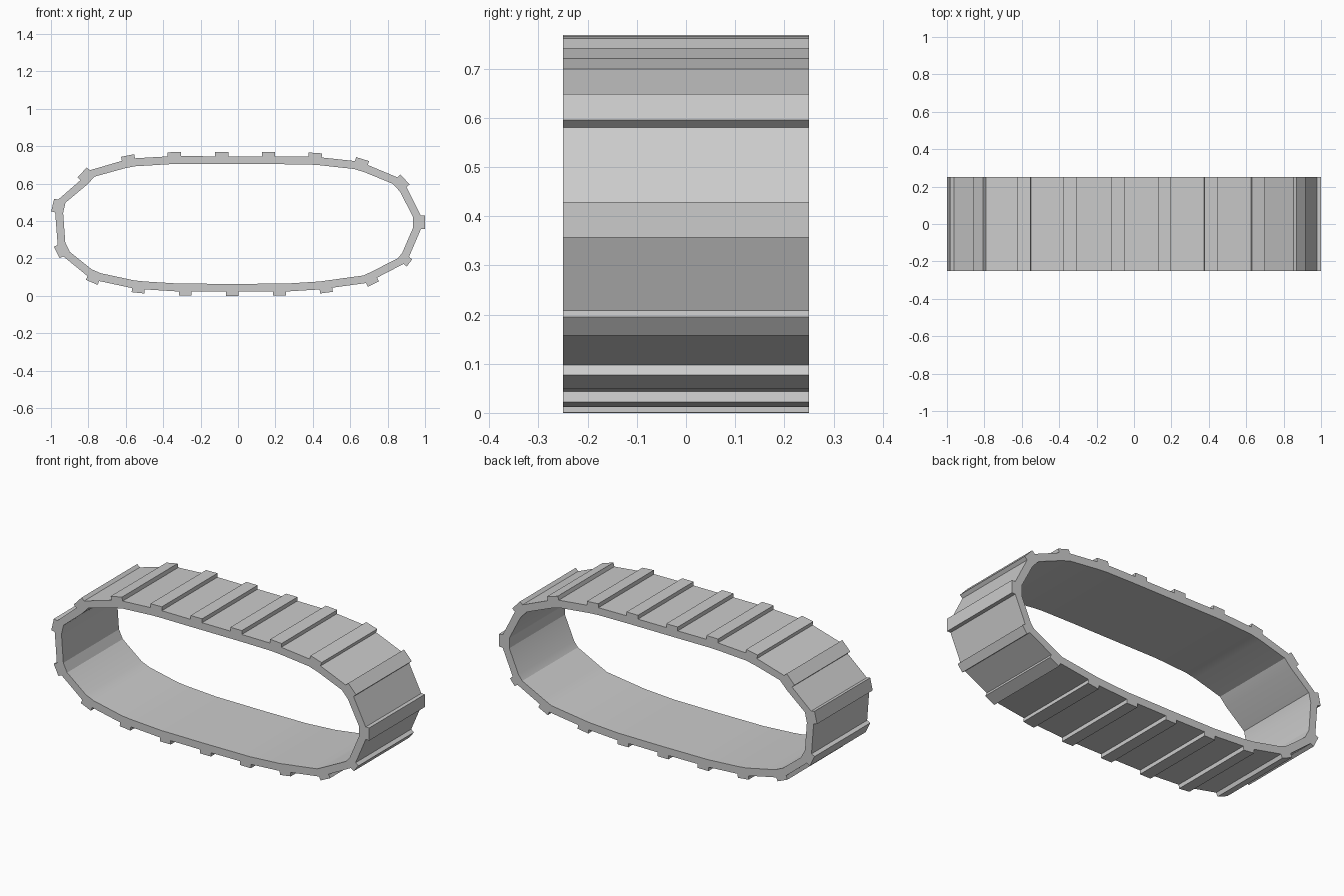
import bpy, bmesh, math
from mathutils import Vector

if "Cube" in bpy.data.objects:
    bpy.data.objects.remove(bpy.data.objects["Cube"])

HALF_W = 0.25      # half belt width along y
LUG_H = 0.022      # lug height above belt
DEPTH = 0.064      # lug top to inner belt face

# lug stations, clockwise: x, z of lug top centre, heading in degrees, lug width
LUGS = [
    (-.590, .750, 11, .072), (-.340, .768, 1, .072), (-.087, .768, 0, .072),
    (.163, .768, 0, .072), (.413, .764, -4, .072), (.666, .731, -17, .072),
    (.893, .622, -47, .072), (1.0, .393, -90, .072), (.917, .176, -128, .048),
    (.724, .063, -154, .066), (.473, .017, -172, .068), (.222, .001, 180, .068),
    (-.030, .0, 180, .068), (-.282, .001, 180, .068), (-.535, .016, 174, .068),
    (-.782, .072, 157, .068), (-.969, .232, 116, .068), (-.991, .485, 77, .070),
    (-.833, .660, 47, .072),
]


def link_section(x, z, deg, w):
    """Outer (4 points) and inner (2 points) outline of one lug."""
    a = math.radians(deg)
    c = Vector((x, 0, z))
    t = Vector((math.cos(a), 0, math.sin(a))) * w / 2
    n = Vector((math.sin(a), 0, -math.cos(a)))     # points into the loop
    outer = [c - t + n * LUG_H, c - t, c + t, c + t + n * LUG_H]
    inner = [c - t * 0.8 + n * DEPTH, c + t * 0.8 + n * DEPTH]
    return outer, inner


# belt with lugs: front and back outlines joined face by face
bm = bmesh.new()
sections = []
for lug in LUGS:
    outer, inner = link_section(*lug)
    sides = []
    for y in (-HALF_W, HALF_W):
        off = Vector((0, y, 0))
        sides.append(([bm.verts.new(p + off) for p in outer],
                      [bm.verts.new(p + off) for p in inner]))
    sections.append(sides)

for i, (front, back) in enumerate(sections):
    nfront, nback = sections[(i + 1) % len(sections)]
    # lug and belt side walls
    for (o, n), (no, nn) in ((front, nfront), (back, nback)):
        bm.faces.new((o[0], o[3], n[1], n[0]))
        bm.faces.new((o[0], o[1], o[2], o[3]))
        bm.faces.new((o[3], no[0], nn[0], n[1]))
    # outer surface, then inner surface
    fo, bo = front[0] + [nfront[0][0]], back[0] + [nback[0][0]]
    fi, bi = front[1] + [nfront[1][0]], back[1] + [nback[1][0]]
    for f, b in ((fo, bo), (fi, bi)):
        for k in range(len(f) - 1):
            bm.faces.new((f[k], f[k + 1], b[k + 1], b[k]))

bmesh.ops.recalc_face_normals(bm, faces=bm.faces)
mesh = bpy.data.meshes.new("track_belt")
bm.to_mesh(mesh)
bm.free()
belt = bpy.data.objects.new("track_belt", mesh)
bpy.context.collection.objects.link(belt)
bpy.context.view_layer.objects.active = belt
belt.select_set(True)
bpy.ops.object.shade_smooth_by_angle(angle=math.radians(20))
